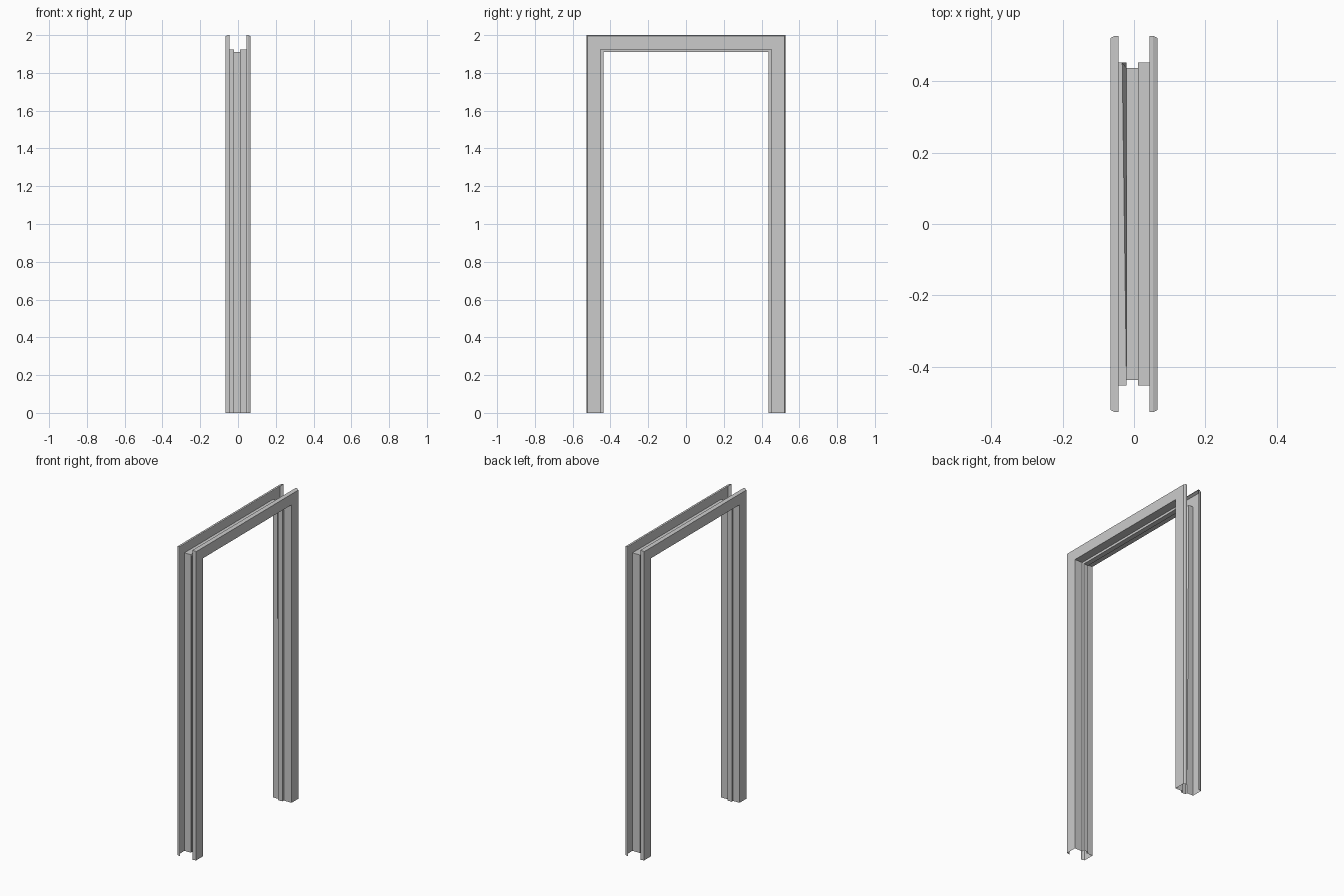
import bpy
import bmesh

if "Cube" in bpy.data.objects:
    bpy.data.objects.remove(bpy.data.objects["Cube"])

HALF_WIDTH, HEIGHT = 0.527, 2.0

# Folded sheet section: (x, inset from the outer edge of the frame)
profile = [
    (-0.044, 0.0), (-0.053, 0.0), (-0.066, 0.006),    # outer lip, bevelled
    (-0.066, 0.075), (-0.021, 0.075),                 # face and rebate
    (-0.021, 0.090), (0.011, 0.090),                  # door stop
    (0.011, 0.075), (0.066, 0.075),                   # rebate and face
    (0.066, 0.006), (0.053, 0.0), (0.044, 0.0),       # outer lip, bevelled
]
SKEWED_POINT = 4  # rebate edge that drifts at one mitred corner


def station(side, at_top):
    """Section placed at a foot or a mitred top corner of the frame."""
    return [(x, side * (HALF_WIDTH - d), HEIGHT - d if at_top else 0.0)
            for x, d in profile]


# Sweep: up one jamb, across the head, down the other jamb
bm = bmesh.new()
rings = [[bm.verts.new(co) for co in station(side, top)]
         for side, top in ((-1, False), (-1, True), (1, True), (1, False))]
rings[2][SKEWED_POINT].co.x = -0.033

for a, b in zip(rings, rings[1:]):
    for i in range(len(profile) - 1):
        bm.faces.new((a[i], b[i], b[i + 1], a[i + 1]))

mesh = bpy.data.meshes.new("door_frame")
bm.to_mesh(mesh)
bm.free()
frame = bpy.data.objects.new("door_frame", mesh)
bpy.context.collection.objects.link(frame)
